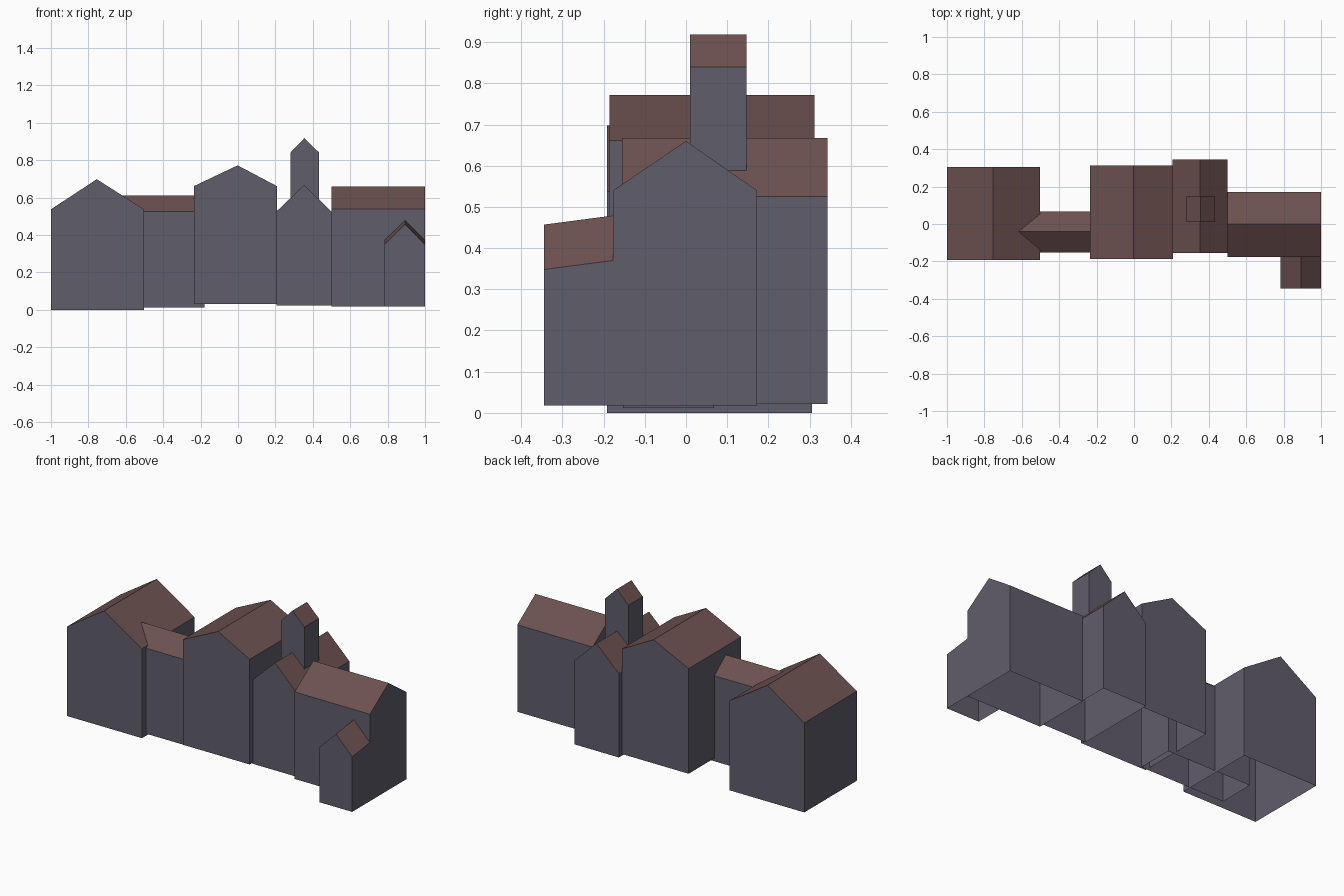
import bpy, bmesh

if "Cube" in bpy.data.objects:
    bpy.data.objects.remove(bpy.data.objects["Cube"])


def material(name, rgb):
    m = bpy.data.materials.new(name)
    m.diffuse_color = (*rgb, 1)
    m.use_nodes = True
    m.node_tree.nodes["Principled BSDF"].inputs["Base Color"].default_value = m.diffuse_color
    return m


WALL = material("slate grey wall", (0.118, 0.110, 0.148))
ROOF = material("red brown roof", (0.148, 0.082, 0.078))


def gabled(name, along, across, base, eave, ridge, ridge_at, axis="y", rise=0.0, open_far=False):
    """Open-bottomed gabled shell: profile spans 'across', extruded over 'along'.
    'rise' lifts eaves and ridge at the far end."""
    a0, a1 = across
    profile = [(a0, base), (a0, eave[0]), (ridge_at, ridge), (a1, eave[1]), (a1, base)]
    bm = bmesh.new()
    ends = []
    for i, t in enumerate(along):
        ring = []
        for a, z in profile:
            if z != base:
                z += rise * i
            ring.append(bm.verts.new((a, t, z) if axis == "y" else (t, a, z)))
        ends.append(ring)
    near, far = ends
    faces = [bm.faces.new(near)]
    if not open_far:
        faces.append(bm.faces.new(far[::-1]))
    for k in range(4):
        faces.append(bm.faces.new((near[k + 1], near[k], far[k], far[k + 1])))
    # temporary floor so that normals can be oriented outward
    floor = bm.faces.new((near[0], near[4], far[4], far[0]))
    bmesh.ops.recalc_face_normals(bm, faces=bm.faces[:])
    bmesh.ops.delete(bm, geom=[floor], context="FACES_ONLY")
    bm.normal_update()
    # sloping faces are roof; upright faces are wall
    for f in bm.faces:
        f.material_index = 1 if abs(f.normal.z) > 0.15 else 0
    mesh = bpy.data.meshes.new(name)
    bm.to_mesh(mesh)
    bm.free()
    mesh.materials.append(WALL)
    mesh.materials.append(ROOF)
    ob = bpy.data.objects.new(name, mesh)
    bpy.context.collection.objects.link(ob)
    return ob


# Houses with the ridge running front to back
gabled("left_house", (-0.192, 0.306), (-1.0, -0.503), 0.0, (0.537, 0.537), 0.698, -0.755)
gabled("middle_house", (-0.186, 0.312), (-0.236, 0.208), 0.03, (0.661, 0.661), 0.772, -0.002)
gabled("narrow_house", (-0.155, 0.344), (0.205, 0.499), 0.022, (0.525, 0.525), 0.667, 0.354)
gabled("tower", (0.01, 0.147), (0.28, 0.434), 0.55, (0.84, 0.84), 0.918, 0.355)

# Wings with the ridge running left to right
gabled("link_wing", (-0.743, -0.18), (-0.153, 0.068), 0.012, (0.525, 0.525), 0.61, -0.04, axis="x")
gabled("right_house", (0.5, 1.0), (-0.177, 0.172), 0.018, (0.54, 0.54), 0.66, 0.0, axis="x")

# Small front porch whose roof climbs towards the house
gabled("porch", (-0.345, -0.177), (0.782, 1.0), 0.018, (0.348, 0.348), 0.457, 0.893,
       rise=0.022, open_far=True)
